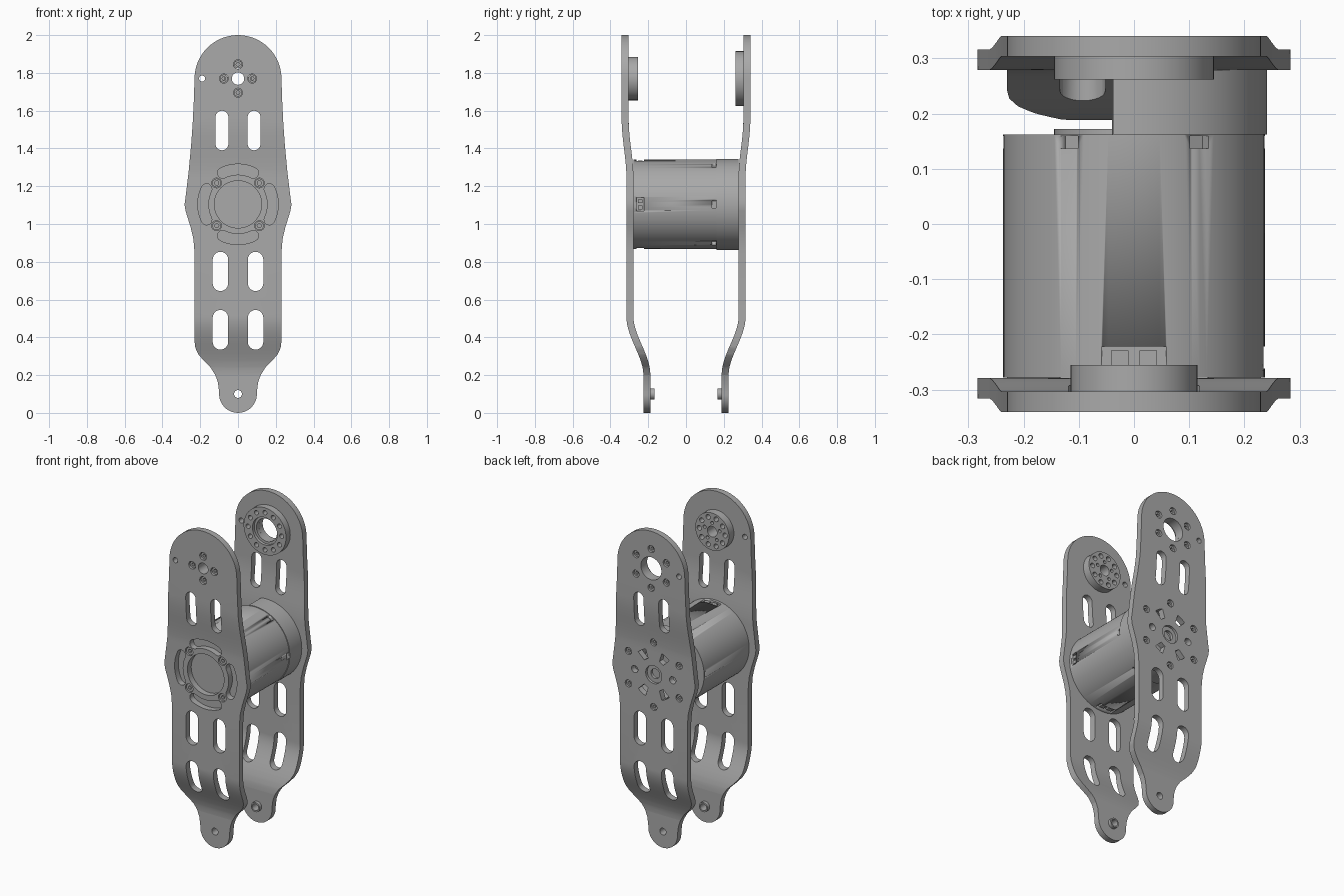
import bpy, bmesh
from math import pi, sin, cos, radians, hypot
from mathutils import Matrix, Vector

if "Cube" in bpy.data.objects:
    bpy.data.objects.remove(bpy.data.objects["Cube"])

grey = bpy.data.materials.new("machined_grey")
grey.use_nodes = True
grey.diffuse_color = (0.4, 0.4, 0.4, 1)
grey.node_tree.nodes["Principled BSDF"].inputs["Base Color"].default_value = (0.4, 0.4, 0.4, 1)

TOP, MID, LUG = 1.77, 1.104, 0.1     # heights of the three axes
THICK = 0.037


# ---- outline helpers (x, z) ----
def arc(cx, cz, r, a0, a1, n=12):
    return [(cx + r * cos(radians(a0 + (a1 - a0) * i / n)),
             cz + r * sin(radians(a0 + (a1 - a0) * i / n))) for i in range(n + 1)]


def circle(cx, cz, r, n=24):
    return arc(cx, cz, r, 0, 360, n)[:-1]


def ring_of(cz, radius, r, count, start=0, n=16):
    return [circle(x, z, r, n) for x, z in arc(0, cz, radius, start, start + 360, count)[:-1]]


def slot(cx, z0, z1, half):
    return arc(cx, z1 - half, half, 0, 180) + arc(cx, z0 + half, half, 180, 360)


def arc_slot(cz, radius, half, mid, spread):
    a, b = mid - spread, mid + spread
    end, start = arc(0, cz, radius, b, b, 1)[0], arc(0, cz, radius, a, a, 1)[0]
    return (arc(0, cz, radius + half, a, b) + arc(*end, half, b, b + 180, 8)[1:-1]
            + arc(0, cz, radius - half, b, a) + arc(*start, half, a + 180, a + 360, 8)[1:-1])


def finish(name, bm):
    mesh = bpy.data.meshes.new(name)
    bm.to_mesh(mesh)
    bm.free()
    mesh.materials.append(grey)
    ob = bpy.data.objects.new(name, mesh)
    bpy.context.collection.objects.link(ob)
    bpy.ops.object.select_all(action='DESELECT')
    ob.select_set(True)
    bpy.context.view_layer.objects.active = ob
    bpy.ops.object.shade_smooth_by_angle(angle=radians(30))
    return ob


def sheet_bm(outlines, y0, y1):
    """Filled outline with holes, extruded along y."""
    curve = bpy.data.curves.new("outline", 'CURVE')
    curve.dimensions, curve.fill_mode = '2D', 'BOTH'
    curve.extrude = (y1 - y0) / 2
    for pts in outlines:
        sp = curve.splines.new('POLY')
        sp.points.add(len(pts) - 1)
        for p, (x, z) in zip(sp.points, pts):
            p.co = (x, z, 0, 1)
        sp.use_cyclic_u = True
    tmp = bpy.data.objects.new("outline", curve)
    bm = bmesh.new()
    bm.from_mesh(tmp.to_mesh())
    tmp.to_mesh_clear()
    bpy.data.objects.remove(tmp)
    bpy.data.curves.remove(curve)
    bmesh.ops.remove_doubles(bm, verts=bm.verts, dist=1e-5)
    bm.transform(Matrix.Translation((0, (y0 + y1) / 2, 0)) @ Matrix.Rotation(pi / 2, 4, 'X'))
    bmesh.ops.recalc_face_normals(bm, faces=bm.faces)
    return bm


def sheet(name, outlines, y0, y1):
    return finish(name, sheet_bm(outlines, y0, y1))


# ---- bent side plates ----
def smooth(t):
    t = min(max(t, 0), 1)
    return t * t * (3 - 2 * t)


def bend(z):
    return 0.207 + 0.09 * smooth((z - 0.2) / 0.31) + 0.025 * smooth((z - 1.25) / 0.3)


half = arc(0, LUG, LUG, -90, 5, 10)
half += [(0.106, 0.16), (0.12, 0.2), (0.145, 0.24), (0.18, 0.275), (0.21, 0.31), (0.226, 0.345),
         (0.23, 0.38), (0.23, 0.85), (0.236, 0.92), (0.25, 0.98), (0.278, 1.07), (0.283, 1.104),
         (0.278, 1.14), (0.262, 1.27), (0.248, 1.42), (0.24, 1.53), (0.234, 1.65)]
half += arc(0, TOP, 0.23, 0, 90, 16)
outline = half + [(-x, z) for x, z in half[-2:0:-1]]

shared = [circle(0, LUG, 0.021), circle(-0.19, TOP, 0.016)]
for s in (-1, 1):
    shared += [slot(s * 0.085, 1.39, 1.6, 0.034),
               slot(s * 0.093, 0.645, 0.853, 0.041),
               slot(s * 0.093, 0.335, 0.545, 0.041)]

front_holes = [circle(0, TOP, 0.033), circle(0, MID, 0.125, 48)]
front_holes += ring_of(TOP, 0.075, 0.024, 4)
front_holes += ring_of(MID, 0.16, 0.026, 4, 45)
front_holes += [arc_slot(MID, 0.185, 0.028, a, 26) for a in (0, 90, 180, 270)]

back_holes = [circle(0, TOP, 0.07, 32), circle(0, MID, 0.055, 32)]
back_holes += ring_of(TOP, 0.12, 0.022, 6, 30)
back_holes += ring_of(MID, 0.2, 0.022, 6, 30)
back_holes += ring_of(MID, 0.13, 0.022, 2)
for a in (58, 122, 238, 302):       # rounded triangular windows
    corners = arc(0, MID, 0.155, a - 11, a + 11, 4) + arc(0, MID, 0.098, a + 9, a - 9, 2)
    back_holes.append(corners)


def plate(name, side, holes):
    bm = sheet_bm([outline] + shared + holes, -THICK / 2, THICK / 2)
    levels = [0.2 + 0.31 * i / 14 for i in range(15)] + [1.25 + 0.3 * i / 8 for i in range(9)]
    for z in levels:
        bmesh.ops.bisect_plane(bm, geom=bm.verts[:] + bm.edges[:] + bm.faces[:],
                               plane_co=(0, 0, z), plane_no=(0, 0, 1))
    for v in bm.verts:
        z = v.co.z
        slope = (bend(z + 0.01) - bend(z - 0.01)) / 0.02
        v.co.y = side * bend(z) + v.co.y * hypot(1, slope)
    return finish(name, bm)


plate("front_plate", -1, front_holes)
plate("back_plate", 1, back_holes)

# ---- pivot bosses at the top ----
sheet("front_boss", [circle(0, TOP, 0.115, 48), circle(0, TOP, 0.033)]
      + ring_of(TOP, 0.088, 0.015, 10) + ring_of(TOP, 0.054, 0.01, 5, 18), -0.304, -0.255)
sheet("back_boss", [circle(0, TOP, 0.145, 48), circle(0, TOP, 0.085, 40)]
      + ring_of(TOP, 0.115, 0.014, 12), 0.262, 0.304)
sheet("back_boss_liner", [circle(0, TOP, 0.086, 40), circle(0, TOP, 0.07, 40)], 0.28, 0.304)

# ---- lug bushings ----
for name, s in (("front", -1), ("back", 1)):
    y0, y1 = sorted((s * 0.168, s * 0.19))
    sheet(name + "_lug_bushing", [circle(0, LUG, 0.03), circle(0, LUG, 0.021)], y0, y1)

# ---- motor body with notches and connector pockets ----
motor = sheet("motor_body", [circle(0, MID, 0.237, 96)], -0.278, 0.162)
cut = bmesh.new()


def pocket(angle, width, y, length, depth):
    m = (Matrix.Translation((0, y, MID)) @ Matrix.Rotation(-radians(angle), 4, 'Y')
         @ Matrix.Translation((0.25, 0, 0)) @ Matrix.Diagonal((2 * depth, length, width, 1)))
    bmesh.ops.create_cube(cut, size=1, matrix=m)


for i in range(6):
    pocket(60 * i, 0.038, 0.148, 0.022, 0.035)
for a in (0, 90, 270):
    pocket(a, 0.07 if a == 0 else 0.115, -0.242, 0.04, 0.03)
cutter = finish("pocket_cutter", cut)
cutter.hide_render = True
mod = motor.modifiers.new("pockets", 'BOOLEAN')
mod.operation, mod.object, mod.solver = 'DIFFERENCE', cutter, 'EXACT'
bpy.context.view_layer.objects.active = motor
bpy.ops.object.modifier_apply(modifier=mod.name)
bpy.data.objects.remove(cutter)

# connector sockets inside the pockets
for name, a, w in (("side", 0, 0.02), ("top", 90, 0.032), ("bottom", 270, 0.032)):
    bm = bmesh.new()
    for s in (-1, 1):
        m = (Matrix.Translation((0, -0.242, MID)) @ Matrix.Rotation(-radians(a), 4, 'Y')
             @ Matrix.Translation((0.222, 0, s * w * 0.8)) @ Matrix.Diagonal((0.018, 0.026, w, 1)))
        bmesh.ops.create_cube(bm, size=1, matrix=m)
    finish(name + "_connector", bm)

sheet("motor_flange", [circle(0, MID, 0.145, 48)], 0.16, 0.172)
sheet("rear_spacer", [arc(0, MID, 0.241, -99, 99, 60) + arc(0, MID, 0.165, 104, -104, 60)],
      0.162, 0.279)
sheet("back_hub_ring", [circle(0, MID, 0.055, 32), circle(0, MID, 0.03)], 0.282, 0.3)


# ---- socket screws ----
def screws(name, centres, r, y0, y1):
    for i, (x, z) in enumerate(centres):
        sheet(f"{name}_{i + 1}", [circle(x, z, r, 20), circle(x, z, r * 0.5, 6)], y0, y1)


def spots(cz, radius, count, start):
    return arc(0, cz, radius, start, start + 360, count)[:-1]


screws("front_pivot_screw", spots(TOP, 0.075, 4, 0), 0.021, -0.33, -0.305)
screws("front_motor_screw", spots(MID, 0.16, 4, 45), 0.023, -0.308, -0.28)
screws("back_pivot_screw", spots(TOP, 0.12, 6, 30), 0.019, 0.305, 0.33)
screws("back_spacer_screw", spots(MID, 0.2, 6, 30), 0.019, 0.28, 0.307)
